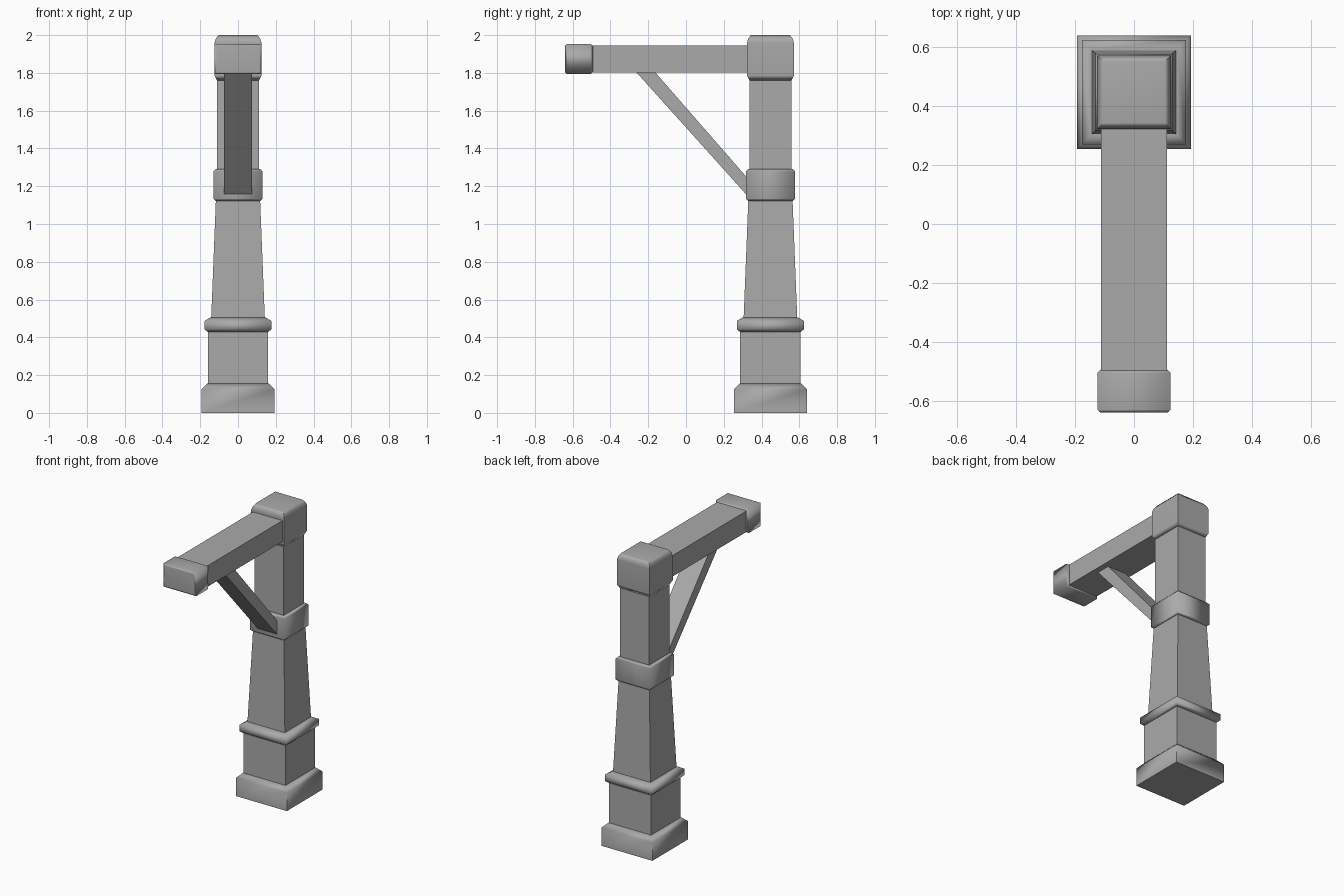
import bpy
from math import radians

cube = bpy.data.objects.get("Cube")
if cube:
    bpy.data.objects.remove(cube, do_unlink=True)

stone = bpy.data.materials.new("stone grey")
stone.use_nodes = True
GREY = (0.4, 0.4, 0.4, 1)
stone.diffuse_color = GREY
stone.node_tree.nodes["Principled BSDF"].inputs["Base Color"].default_value = GREY

POST_Y = 0.447
BEAM_Z = 1.874


def loft(name, rings, smooth=True):
    """Skin a list of equal-sized rings of points and cap both ends."""
    n = len(rings[0])
    verts = [p for ring in rings for p in ring]
    faces = [tuple(reversed(range(n))), tuple(range(len(verts) - n, len(verts)))]
    for r in range(len(rings) - 1):
        for i in range(n):
            a, b = r * n + i, r * n + (i + 1) % n
            faces.append((a, b, b + n, a + n))
    mesh = bpy.data.meshes.new(name)
    mesh.from_pydata(verts, [], faces)
    mesh.materials.append(stone)
    obj = bpy.data.objects.new(name, mesh)
    bpy.context.collection.objects.link(obj)
    if smooth:
        bpy.ops.object.select_all(action="DESELECT")
        obj.select_set(True)
        bpy.context.view_layer.objects.active = obj
        bpy.ops.object.shade_smooth_by_angle(angle=radians(65))
        weighted = obj.modifiers.new("flat main faces", "WEIGHTED_NORMAL")
        weighted.keep_sharp = True
    return obj


CORNERS = ((-1, -1), (1, -1), (1, 1), (-1, 1))


def post_part(name, profile):
    """Square upright section from (half width, height) pairs."""
    return loft(name, [[(x * w, POST_Y + y * w, z) for x, y in CORNERS]
                       for w, z in profile])


def beam_part(name, profile):
    """Box section along y from (half width, half height, y) triples."""
    return loft(name, [[(x * w, y, BEAM_Z - s * h) for x, s in CORNERS]
                       for w, h, y in reversed(profile)][::-1])


# Post, from the ground up
post_part("base_block", [(0.193, 0), (0.193, 0.125), (0.163, 0.155)])
post_part("plinth", [(0.16, 0.15), (0.16, 0.44)])
post_part("plinth_moulding", [(0.16, 0.428), (0.177, 0.443), (0.177, 0.487), (0.147, 0.505)])
post_part("lower_shaft", [(0.142, 0.5), (0.117, 1.13)])
post_part("collar", [(0.117, 1.122), (0.13, 1.134), (0.13, 1.278), (0.118, 1.29)])
post_part("upper_shaft", [(0.111, 1.28), (0.111, 1.78)])
post_part("post_cap", [(0.111, 1.76), (0.125, 1.787), (0.125, 1.957),
                       (0.118, 1.98), (0.104, 2.0)])

# Arm with its end cap
beam_part("arm", [(0.112, 0.072, -0.5), (0.112, 0.072, 0.34)])
beam_part("arm_end_cap", [(0.114, 0.07, -0.64), (0.124, 0.08, -0.63),
                          (0.124, 0.08, -0.505), (0.112, 0.068, -0.492)])

# Diagonal brace under the arm
side = [(-0.269, 1.81), (0.33, 1.144), (0.33, 1.238), (-0.169, 1.81)]
loft("diagonal_brace", [[(x, y, z) for y, z in side] for x in (-0.073, 0.073)], smooth=False)
